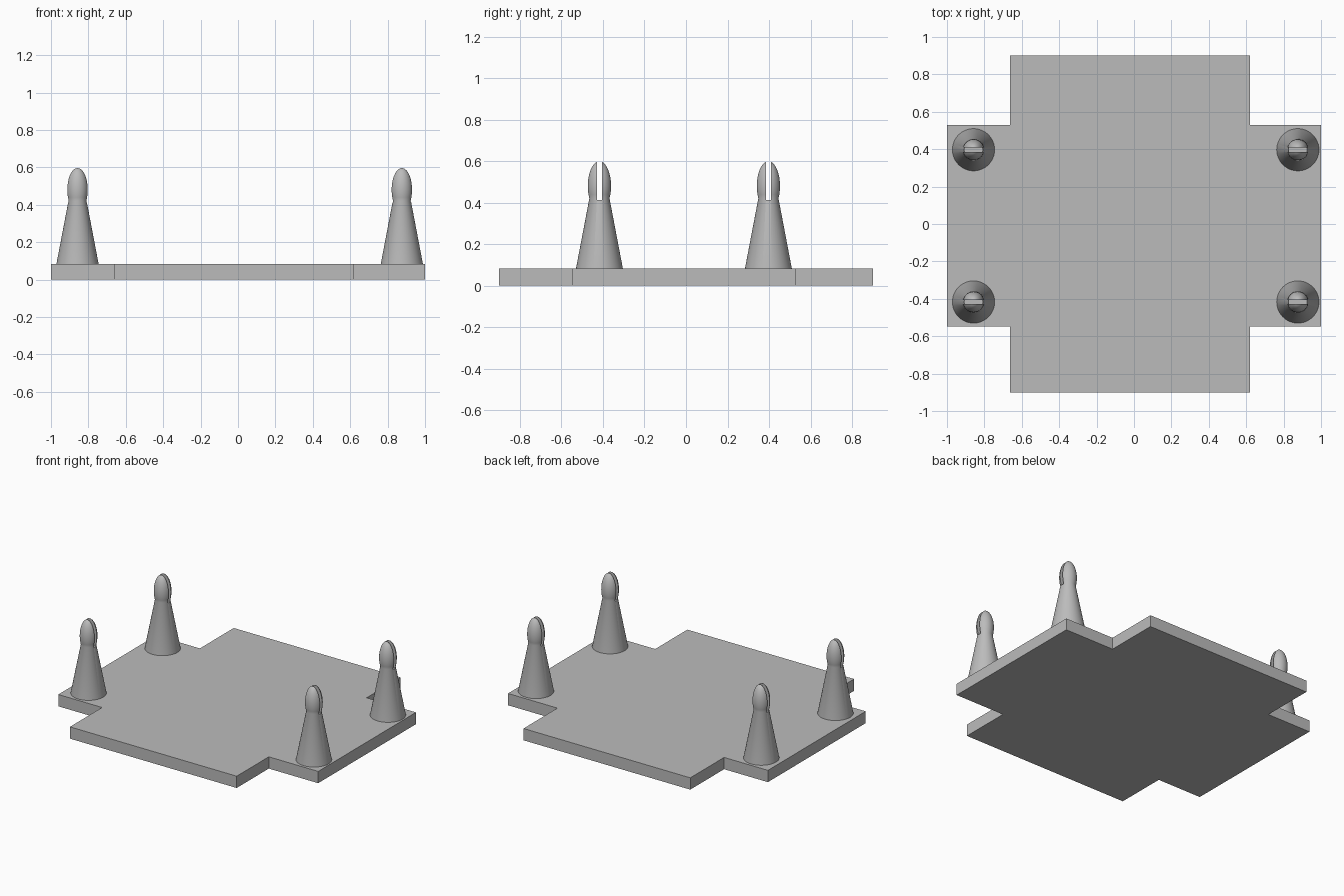
import bpy, bmesh
from math import sin, cos, pi

cube = bpy.data.objects.get("Cube")
if cube:
    bpy.data.objects.remove(cube, do_unlink=True)

grey = bpy.data.materials.new("plain grey")
grey.use_nodes = True
COLOUR = (0.5, 0.5, 0.5, 1)
grey.diffuse_color = COLOUR
grey.node_tree.nodes["Principled BSDF"].inputs["Base Color"].default_value = COLOUR

PLATE_TOP = 0.082
SEGMENTS = 48


def add_object(name, bm):
    bmesh.ops.recalc_face_normals(bm, faces=bm.faces)
    mesh = bpy.data.meshes.new(name)
    bm.to_mesh(mesh)
    bm.free()
    mesh.materials.append(grey)
    obj = bpy.data.objects.new(name, mesh)
    bpy.context.collection.objects.link(obj)
    return obj


def make_active(obj):
    bpy.ops.object.select_all(action="DESELECT")
    obj.select_set(True)
    bpy.context.view_layer.objects.active = obj


# Base plate: cross-shaped outline, extruded upwards
left, right, front, back = -0.663, 0.62, -0.547, 0.528
outline = [(left, -0.9), (right, -0.9), (right, front), (1, front),
           (1, back), (right, back), (right, 0.9), (left, 0.9),
           (left, back), (-1, back), (-1, front), (left, front)]
bm = bmesh.new()
face = bm.faces.new([bm.verts.new((x, y, 0)) for x, y in outline])
top = bmesh.ops.extrude_face_region(bm, geom=[face])["geom"]
bmesh.ops.translate(bm, vec=(0, 0, PLATE_TOP),
                    verts=[v for v in top if isinstance(v, bmesh.types.BMVert)])
add_object("base_plate", bm)


def build_peg(name, x, y):
    # Tapered post and egg-shaped tip, turned from one profile
    profile = [(0, 0.06), (0.113, 0.06), (0.113, PLATE_TOP)]
    for i in range(13):
        a = -pi / 6 + (pi / 2 + pi / 6) * i / 12
        profile.append((0.056 * cos(a), 0.48 + 0.119 * sin(a)))
    bm = bmesh.new()
    verts = [bm.verts.new((r, 0, z)) for r, z in profile]
    edges = [bm.edges.new(pair) for pair in zip(verts, verts[1:])]
    bmesh.ops.spin(bm, geom=verts + edges, cent=(0, 0, 0), axis=(0, 0, 1),
                   angle=2 * pi, steps=SEGMENTS)
    bmesh.ops.remove_doubles(bm, verts=bm.verts, dist=0.0001)
    peg = add_object(name, bm)

    # Slot cut through the tip from side to side
    bm = bmesh.new()
    bmesh.ops.create_cube(bm, size=1)
    bmesh.ops.scale(bm, vec=(0.3, 0.024, 0.3), verts=bm.verts)
    bmesh.ops.translate(bm, vec=(0, 0, 0.413 + 0.15), verts=bm.verts)
    cutter = add_object("slot_cutter", bm)
    cutter.hide_render = True
    slot = peg.modifiers.new("slot", "BOOLEAN")
    slot.operation = "DIFFERENCE"
    slot.solver = "EXACT"
    slot.object = cutter
    make_active(peg)
    bpy.ops.object.modifier_apply(modifier=slot.name)
    bpy.data.objects.remove(cutter, do_unlink=True)
    bpy.ops.object.shade_smooth_by_angle(angle=pi / 6)
    peg.location = (x, y, 0)


for side, x in (("right", -0.858), ("left", 0.876)):
    for end, y in (("front", -0.417), ("back", 0.397)):
        build_peg(f"{end}_{side}_peg", x, y)
